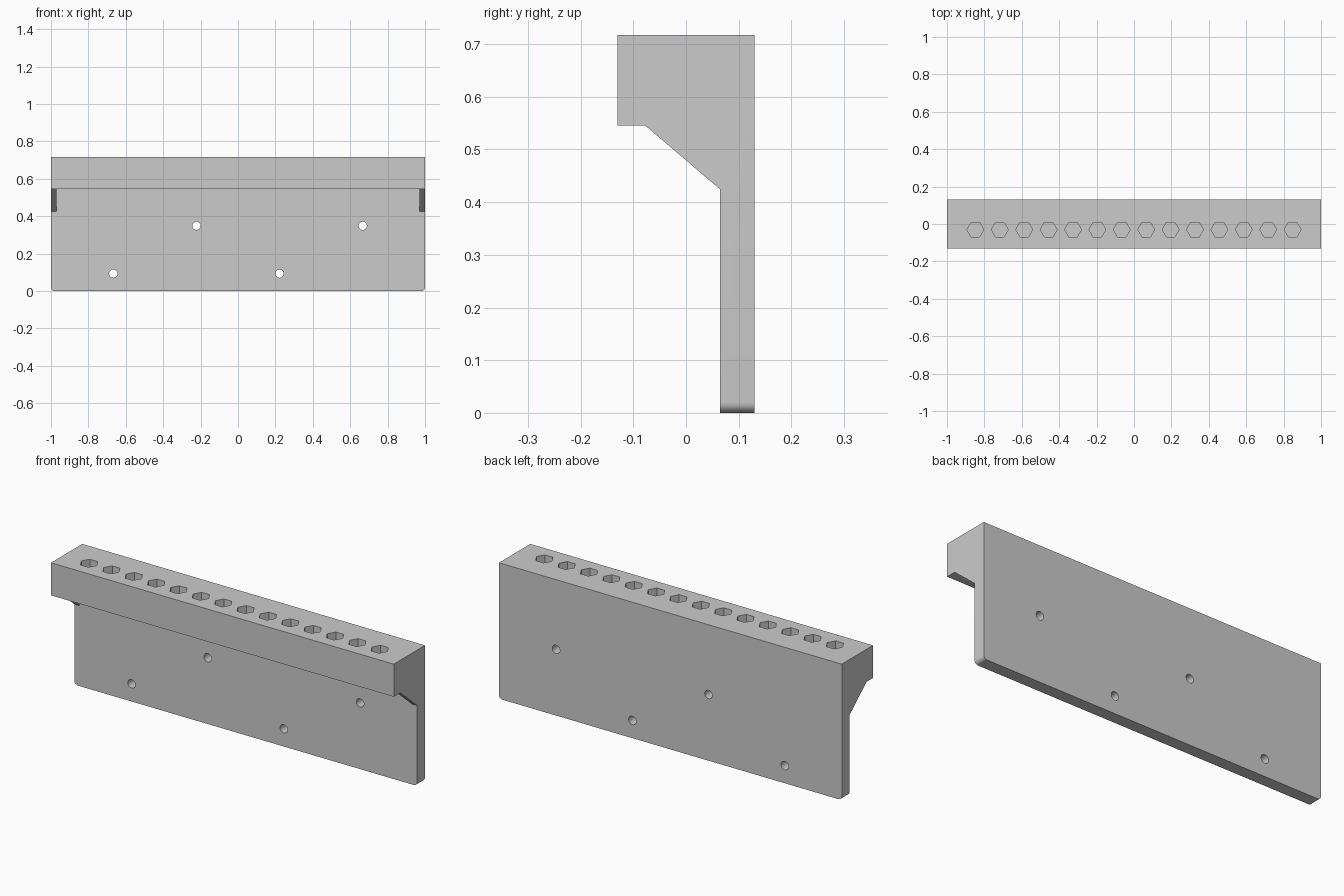
import bpy, bmesh, math
from mathutils import Vector

if "Cube" in bpy.data.objects:
    bpy.data.objects.remove(bpy.data.objects["Cube"])

TOP, SHELF, RIB_LOW = 0.717, 0.545, 0.424   # key heights
HALF_D, FACE_Y = 0.13, 0.065                # half depth, plate front face


def prism(name, points, direction):
    """Extrude a planar loop of points along a direction."""
    bm = bmesh.new()
    face = bm.faces.new([bm.verts.new(p) for p in points])
    ext = bmesh.ops.extrude_face_region(bm, geom=[face])
    verts = [g for g in ext["geom"] if isinstance(g, bmesh.types.BMVert)]
    bmesh.ops.translate(bm, verts=verts, vec=direction)
    bmesh.ops.recalc_face_normals(bm, faces=bm.faces[:])
    mesh = bpy.data.meshes.new(name)
    bm.to_mesh(mesh)
    bm.free()
    obj = bpy.data.objects.new(name, mesh)
    bpy.context.collection.objects.link(obj)
    return obj


def combine(target, tool, operation):
    """Apply a boolean and remove the helper object."""
    tool.hide_render = True
    mod = target.modifiers.new("bool", 'BOOLEAN')
    mod.operation, mod.solver, mod.object = operation, 'EXACT', tool
    bpy.context.view_layer.objects.active = target
    bpy.ops.object.modifier_apply(modifier=mod.name)
    bpy.data.objects.remove(tool)


# wall plate with overhanging head, one L profile along x
profile = [(FACE_Y, 0), (HALF_D, 0), (HALF_D, TOP), (-HALF_D, TOP),
           (-HALF_D, SHELF), (FACE_Y, SHELF)]
rack = prism("bit_rack", [(-1, y, z) for y, z in profile], (2, 0, 0))

# rounded bottom corners
bm = bmesh.new()
bm.from_mesh(rack.data)
corners = [e for e in bm.edges if all(v.co.z < 1e-4 for v in e.verts)
           and abs(e.verts[0].co.x - e.verts[1].co.x) < 1e-4]
bmesh.ops.bevel(bm, geom=corners, offset=0.02, segments=8, profile=0.5,
                affect='EDGES')
bm.to_mesh(rack.data)
bm.free()

# sloped support rib under the head at each end
rib = [(-0.077, SHELF), (FACE_Y, RIB_LOW), (0.1, RIB_LOW), (0.1, 0.6), (-0.077, 0.6)]
for x in (-1, 0.97):
    combine(rack, prism("rib", [(x, y, z) for y, z in rib], (0.03, 0, 0)), 'UNION')

# row of blind hexagonal sockets in the top
for i in range(14):
    cx = -0.848 + i * 1.696 / 13
    hexagon = [(cx + 0.045 * math.cos(a), -0.03 + 0.045 * math.sin(a), TOP - 0.14)
               for a in (k * math.pi / 3 for k in range(6))]
    combine(rack, prism("socket_cutter", hexagon, (0, 0, 0.3)), 'DIFFERENCE')

# staggered screw holes through the plate
for cx, cz in ((-0.667, 0.093), (-0.222, 0.349), (0.222, 0.093), (0.667, 0.349)):
    circle = [(cx + 0.022 * math.cos(a), 0, cz + 0.022 * math.sin(a))
              for a in (k * math.pi / 16 for k in range(32))]
    combine(rack, prism("screw_cutter", circle, (0, 0.2, 0)), 'DIFFERENCE')

# smooth curved walls, crisp edges
bpy.ops.object.select_all(action='DESELECT')
rack.select_set(True)
bpy.context.view_layer.objects.active = rack
bpy.ops.object.shade_smooth_by_angle(angle=math.radians(30))
